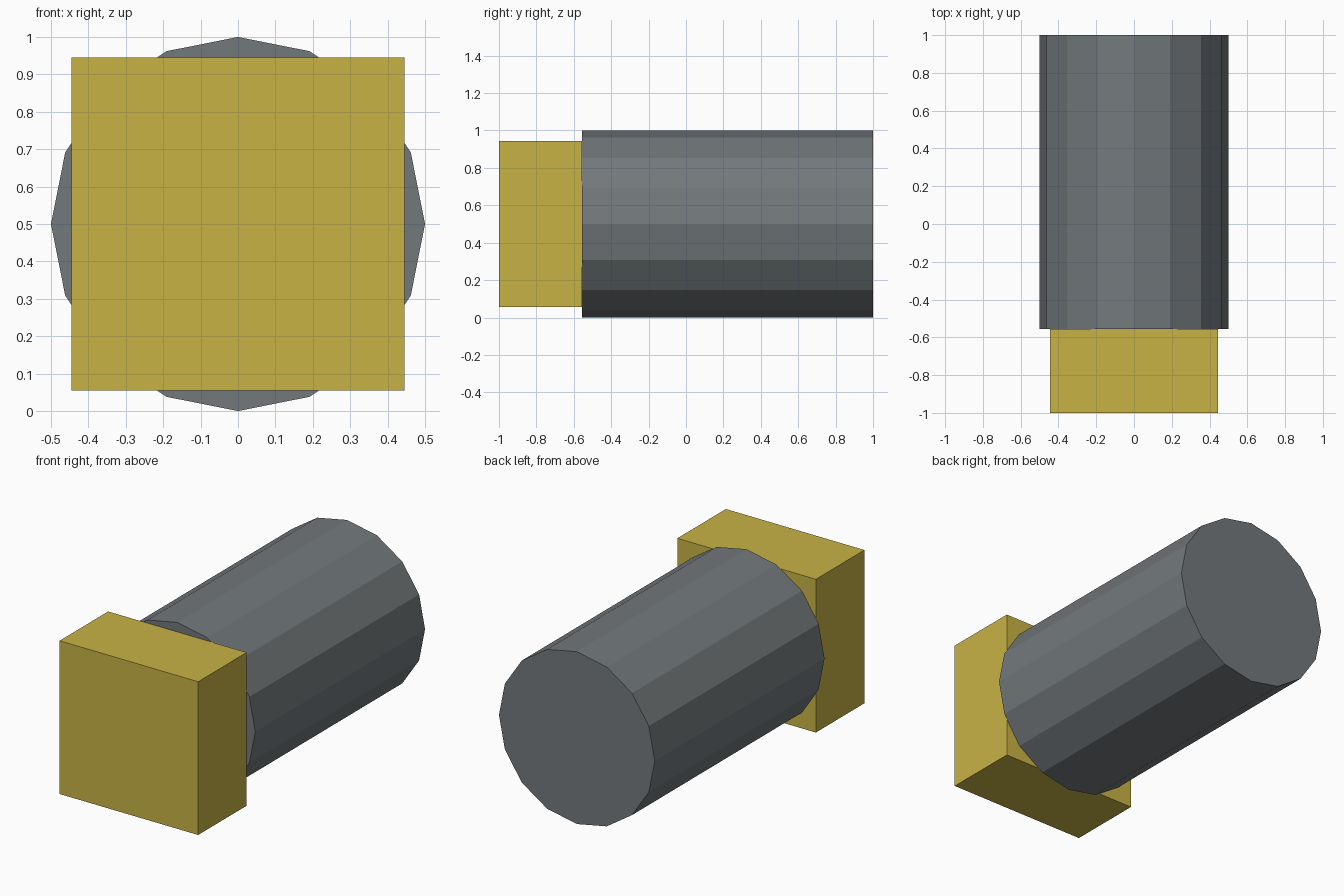
import bpy
from math import pi

if "Cube" in bpy.data.objects:
    bpy.data.objects.remove(bpy.data.objects["Cube"])


def paint(obj, name, color):
    mat = bpy.data.materials.new(name)
    mat.diffuse_color = color
    mat.use_nodes = True
    mat.node_tree.nodes["Principled BSDF"].inputs["Base Color"].default_value = mat.diffuse_color
    obj.data.materials.append(mat)


JOINT_Y = -5 / 9  # where the block meets the barrel

# Sixteen-sided barrel lying along y
length = 1 - JOINT_Y
bpy.ops.mesh.primitive_cylinder_add(
    vertices=16, radius=0.5, depth=length,
    location=(0, (1 + JOINT_Y) / 2, 0.5), rotation=(pi / 2, 0, 0))
barrel = bpy.context.object
barrel.name = "barrel"
paint(barrel, "slate_grey", (0.17, 0.19, 0.20, 1))

# Square block on the front end
bpy.ops.mesh.primitive_cube_add(size=1, location=(0, (JOINT_Y - 1) / 2, 0.5))
block = bpy.context.object
block.name = "front_block"
block.scale = (8 / 9, 4 / 9, 8 / 9)
paint(block, "mustard_yellow", (0.58, 0.45, 0.06, 1))

# Bake transforms into the meshes
for obj in (barrel, block):
    obj.select_set(True)
bpy.ops.object.transform_apply(location=False, rotation=True, scale=True)
